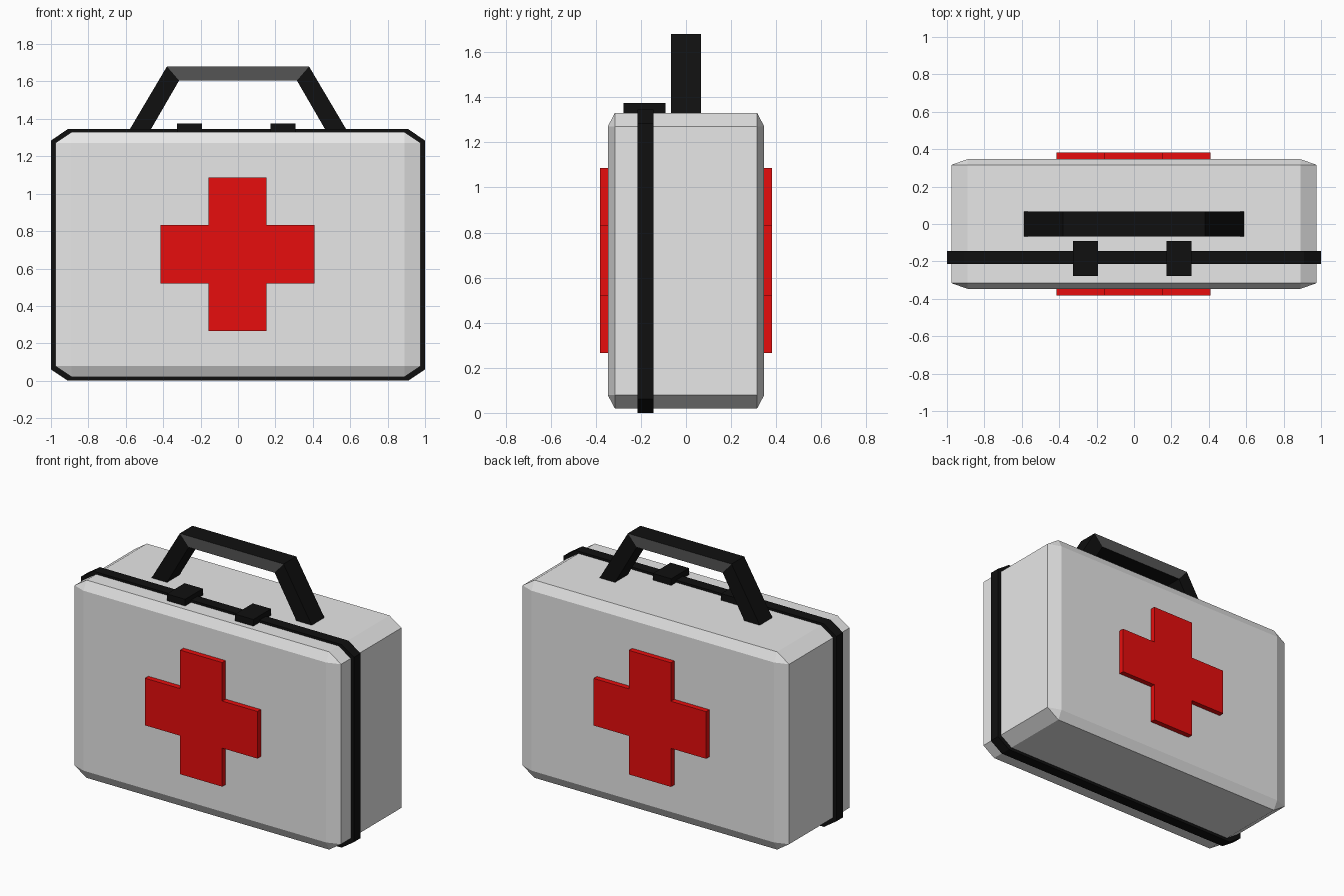
import bpy, bmesh

if "Cube" in bpy.data.objects:
    bpy.data.objects.remove(bpy.data.objects["Cube"])


def material(name, rgb):
    m = bpy.data.materials.new(name)
    m.diffuse_color = (*rgb, 1)
    m.use_nodes = True
    m.node_tree.nodes["Principled BSDF"].inputs["Base Color"].default_value = m.diffuse_color
    return m


WHITE = material("case white", (0.8, 0.8, 0.8))
RED = material("cross red", (0.8, 0.004, 0.004))
BLACK = material("trim black", (0.005, 0.005, 0.005))
GREY = material("grip grey", (0.09, 0.09, 0.09))


def finish(name, bm, *mats):
    bmesh.ops.recalc_face_normals(bm, faces=bm.faces)
    me = bpy.data.meshes.new(name)
    bm.to_mesh(me)
    bm.free()
    for m in mats:
        me.materials.append(m)
    ob = bpy.data.objects.new(name, me)
    bpy.context.collection.objects.link(ob)
    return ob


def box(name, lo, hi, mat, bevel=0):
    """Box between two corners; bevel is a fraction of each half size."""
    bm = bmesh.new()
    bmesh.ops.create_cube(bm, size=2)
    if bevel:
        bmesh.ops.bevel(bm, geom=bm.edges[:], offset=bevel, segments=1,
                        affect='EDGES', profile=0.5)
    for v in bm.verts:
        for i in range(3):
            v.co[i] = (lo[i] + hi[i]) / 2 + v.co[i] * (hi[i] - lo[i]) / 2
    return finish(name, bm, mat)


def prism_from_quads(name, quads, y0, y1, *mats):
    """Extrude a sheet of xz polygons from y0 to y1."""
    bm = bmesh.new()
    for q in quads:
        bm.faces.new([bm.verts.new((x, y0, z)) for x, z in q])
    bmesh.ops.remove_doubles(bm, verts=bm.verts, dist=1e-4)
    ext = bmesh.ops.extrude_face_region(bm, geom=bm.faces[:], use_keep_orig=True)
    for v in ext["geom"]:
        if isinstance(v, bmesh.types.BMVert):
            v.co.y = y1
    return finish(name, bm, *mats)


def strip(outer, inner, closed=False):
    n = len(outer)
    return [(outer[i], outer[(i + 1) % n], inner[(i + 1) % n], inner[i])
            for i in range(n if closed else n - 1)]


def octagon(hx, z0, z1, f=0.09):
    c, h = (z0 + z1) / 2, (z1 - z0) / 2
    k = 1 - f
    return [(a * hx, c + b * h) for a, b in
            ((k, 1), (1, k), (1, -k), (k, -1), (-k, -1), (-1, -k), (-1, k), (-k, 1))]


# Chamfered case
box("case_body", (-0.977, -0.347, 0.02), (0.977, 0.347, 1.33), WHITE, 0.09)

# Seam band around the case
prism_from_quads("seam_band", strip(octagon(1.0, 0, 1.345), octagon(0.95, 0.05, 1.3), True),
                 -0.215, -0.145, BLACK)

# Latches on top
for side, x in (("left", -0.26), ("right", 0.24)):
    box(f"latch_{side}", (x - 0.067, -0.278, 1.325), (x + 0.067, -0.092, 1.374), BLACK)

# Carrying handle with a grey grip front and back
outer = [(-0.59, 1.325), (-0.38, 1.68), (0.38, 1.68), (0.59, 1.325)]
inner = [(-0.477, 1.325), (-0.315, 1.605), (0.315, 1.605), (0.477, 1.325)]
handle = prism_from_quads("handle", strip(outer, inner), -0.066, 0.066, BLACK, GREY)
for p in handle.data.polygons:
    if abs(p.normal.y) > 0.9 and abs(p.center.x) < 0.1:
        p.material_index = 1

# Crosses on front and back
xs, zs = (-0.415, -0.157, 0.152, 0.41), (0.265, 0.52, 0.832, 1.087)
cells = [(1, 0), (0, 1), (1, 1), (2, 1), (1, 2)]
quads = [((xs[i], zs[j]), (xs[i + 1], zs[j]), (xs[i + 1], zs[j + 1]), (xs[i], zs[j + 1]))
         for i, j in cells]
for side, s in (("front", -1), ("back", 1)):
    prism_from_quads(f"cross_{side}", quads, s * 0.34, s * 0.382, RED)
